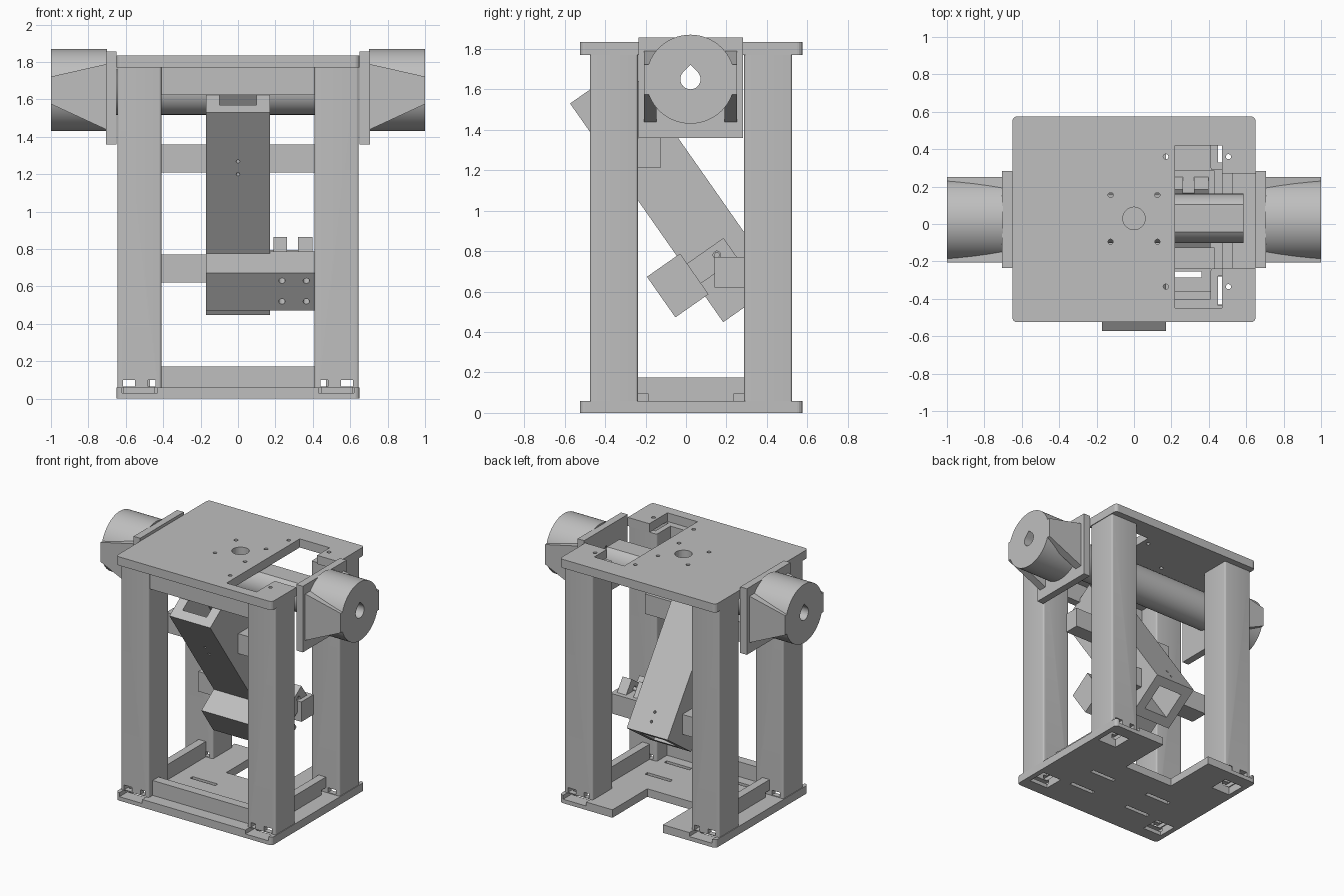
import bpy, bmesh, math
from mathutils import Matrix

if "Cube" in bpy.data.objects:
    bpy.data.objects.remove(bpy.data.objects["Cube"])

gray = bpy.data.materials.new("plain_gray")
gray.diffuse_color = (0.52, 0.52, 0.52, 1)
gray.use_nodes = True
gray.node_tree.nodes["Principled BSDF"].inputs["Base Color"].default_value = gray.diffuse_color
CY = 0.025             # depth centre of the frame
AX_Y, AX_Z = 0.022, 1.65   # axis of the cross tube
TILT = Matrix.Translation((0, -0.193, 0.673)) @ Matrix.Rotation(math.radians(35), 4, 'X')


def prism(name, pts, a, b, axis='z', mat=None):
    """Extrude a 2D outline from a to b along an axis."""
    place = {'x': lambda p, h: (h, p[0], p[1]),
             'y': lambda p, h: (p[0], h, p[1]),
             'z': lambda p, h: (p[0], p[1], h)}[axis]
    bm = bmesh.new()
    lo = [bm.verts.new(place(p, a)) for p in pts]
    hi = [bm.verts.new(place(p, b)) for p in pts]
    bm.faces.new(lo)
    bm.faces.new(hi)
    n = len(pts)
    for i in range(n):
        j = (i + 1) % n
        bm.faces.new((lo[i], lo[j], hi[j], hi[i]))
    bmesh.ops.recalc_face_normals(bm, faces=bm.faces)
    if mat:
        bm.transform(mat)
    me = bpy.data.meshes.new(name)
    bm.to_mesh(me)
    bm.free()
    me.materials.append(gray)
    ob = bpy.data.objects.new(name, me)
    bpy.context.collection.objects.link(ob)
    return ob


def box(name, x, y, z, mat=None):
    pts = [(x[0], y[0]), (x[1], y[0]), (x[1], y[1]), (x[0], y[1])]
    return prism(name, pts, z[0], z[1], 'z', mat)


def circle(cx, cy, r, n=32):
    return [(cx + r * math.cos(math.tau * i / n), cy + r * math.sin(math.tau * i / n)) for i in range(n)]


def rounded(x, y, r):
    pts = []
    for k, (cx, cy) in enumerate([(x[1] - r, y[1] - r), (x[0] + r, y[1] - r),
                                  (x[0] + r, y[0] + r), (x[1] - r, y[0] + r)]):
        for i in range(5):
            a = math.pi / 2 * (k + i / 4)
            pts.append((cx + r * math.cos(a), cy + r * math.sin(a)))
    return pts


def teardrop(r):
    arc = [math.radians(135 + 270 * i / 24) for i in range(25)]
    return [(AX_Y + r * math.cos(a), AX_Z + r * math.sin(a)) for a in arc] + [(AX_Y, AX_Z + r * 1.414)]


def cut(ob, *cutters):
    bpy.context.view_layer.objects.active = ob
    for c in cutters:
        m = ob.modifiers.new("cut", 'BOOLEAN')
        m.operation, m.solver, m.object = 'DIFFERENCE', 'EXACT', c
        bpy.ops.object.modifier_apply(modifier=m.name)
        bpy.data.objects.remove(c, do_unlink=True)


def smooth(ob):
    bpy.ops.object.select_all(action='DESELECT')
    ob.select_set(True)
    bpy.context.view_layer.objects.active = ob
    bpy.ops.object.shade_smooth_by_angle(angle=math.radians(30))


def span(s, a, b):
    return tuple(sorted((s * a, s * b)))


def yspan(s, a, b):
    return tuple(sorted((CY + s * a, CY + s * b)))


PLATE = rounded((-0.65, 0.65), (CY - 0.55, CY + 0.55), 0.025)

# base plate: rear notch, slots and foot pockets
base = prism("base_plate", PLATE, 0, 0.06)
cut(base, box("c", (-0.21, 0.21), (0.16, 0.7), (-0.1, 0.2)))
for sx in (-1, 1):
    for y in (-0.04, -0.27):
        cut(base, box("c", span(sx, 0.15, 0.36), (y - 0.015, y + 0.015), (-0.1, 0.2)))
    for sy in (-1, 1):
        cut(base, box("c", span(sx, 0.45, 0.61), yspan(sy, 0.305, 0.455), (-0.1, 0.2)),
            box("c", span(sx, 0.43, 0.62), yspan(sy, 0.44, 0.7), (0.03, 0.2)))

# top plate: side cutout, centre hole and screw holes
top = prism("top_plate", PLATE, 1.77, 1.835)
cut(top, box("c", (0.22, 0.47), (-0.45, 0.42), (1.7, 1.9)),
    box("c", (0.45, 0.7), (-0.235, 0.27), (1.7, 1.9)),
    prism("c", circle(0, 0.03, 0.06), 1.7, 1.9))
for x, y in [(-0.125, 0.155), (0.125, 0.155), (-0.125, -0.095), (0.125, -0.095),
             (0.17, 0.36), (0.17, -0.335), (0.505, 0.36), (0.505, -0.335)]:
    cut(top, prism("c", circle(x, y, 0.014, 12), 1.7, 1.9))

for sx in (-1, 1):
    side = "right" if sx > 0 else "left"
    # hollow corner posts with foot openings
    for sy in (-1, 1):
        post = prism(f"{side}_{'rear' if sy > 0 else 'front'}_post",
                     rounded(span(sx, 0.41, 0.645), yspan(sy, 0.263, 0.5), 0.012), 0.06, 1.77)
        cut(post, box("c", span(sx, 0.45, 0.605), yspan(sy, 0.303, 0.46), (0, 1.9)))
        for a, b in ((0.44, 0.48), (0.55, 0.615)):
            cut(post, box("c", span(sx, a, b), yspan(sy, 0.2, 0.6), (0.065, 0.1)))
        smooth(post)
    # low side rail with notched ends
    rail = box(f"{side}_base_rail", span(sx, 0.47, 0.53), (CY - 0.263, CY + 0.263), (0.06, 0.175))
    for sy in (-1, 1):
        cut(rail, box("c", span(sx, 0.5, 0.6), yspan(sy, 0.213, 0.3), (0, 0.095)))
    # drum mount flange, drum and tapered ribs
    flange = box(f"{side}_flange", span(sx, 0.65, 0.705), (-0.235, 0.283), (1.36, 1.857))
    cut(flange, prism("c", teardrop(0.05), -2, 2, 'x'))
    drum = prism(f"{side}_drum", circle(AX_Y, AX_Z, 0.22, 64), sx * 0.7, sx * 1.0, 'x')
    cut(drum, prism("c", teardrop(0.05), -2, 2, 'x'))
    smooth(drum)
    for sy in (-1, 1):
        y = sorted((AX_Y + sy * 0.168, AX_Y + sy * 0.229))
        prism(f"{side}_drum_rib", [(sx * 0.7, 1.437), (sx * 0.7, 1.79), (sx, 1.722), (sx, 1.575)],
              y[0], y[1], 'y')

# cross tube with flattened top and through bore
tube = prism("cross_tube", [(y, min(z, 1.76)) for y, z in circle(AX_Y + 0.008, AX_Z, 0.132, 64)],
             -0.65, 0.585, 'x')
cut(tube, prism("c", teardrop(0.05), -2, 2, 'x'))
smooth(tube)

# rails between the posts
box("front_base_rail", (-0.41, 0.41), (-0.43, -0.36), (0.06, 0.172))
box("front_top_rail", (-0.41, 0.41), (-0.46, -0.40), (1.625, 1.77))
front_mid = box("front_middle_rail", (-0.43, 0.43), (-0.24, -0.125), (1.21, 1.36))
rear_mid = box("rear_middle_rail", (-0.43, 0.43), (0.14, 0.287), (0.62, 0.77))
for rail in (front_mid, rear_mid):   # leave room for the chute
    cut(rail, box("c", (-0.165, 0.165), (0.185, 0.515), (-0.39, 0.91), TILT))

# slanted hollow chute with screw holes
chute = box("slanted_chute", (-0.17, 0.17), (0.18, 0.52), (-0.40, 0.92), TILT)
cut(chute, box("c", (-0.1, 0.1), (0.25, 0.45), (-0.6, 1.1), TILT))
for w, u in ((0.60, 0.1), (0.517, 0.1), (-0.24, 0.4), (-0.31, 0.4)):
    cut(chute, prism("c", circle(0, w, 0.01, 12), u, u + 0.2, 'y', TILT))

# bracket under the chute with four holes
bracket = box("chute_bracket", (-0.17, 0.41), (0, 0.2), (-0.245, 0), TILT)
for x in (0.235, 0.365):
    for w in (-0.187, -0.052):
        cut(bracket, prism("c", circle(x, w, 0.017, 16), -0.1, 0.4, 'y', TILT))

# pair of lugs with a pin hole
for x in ((0.19, 0.262), (0.322, 0.398)):
    lug = box("bracket_lug", x, (0.19, 0.42), (-0.18, -0.06), TILT)
    cut(lug, prism("c", circle(0.345, -0.11, 0.019, 16), 0, 1, 'x', TILT))
prism("lug_pin", circle(0.345, -0.11, 0.014, 12), 0.17, 0.39, 'x', TILT)
